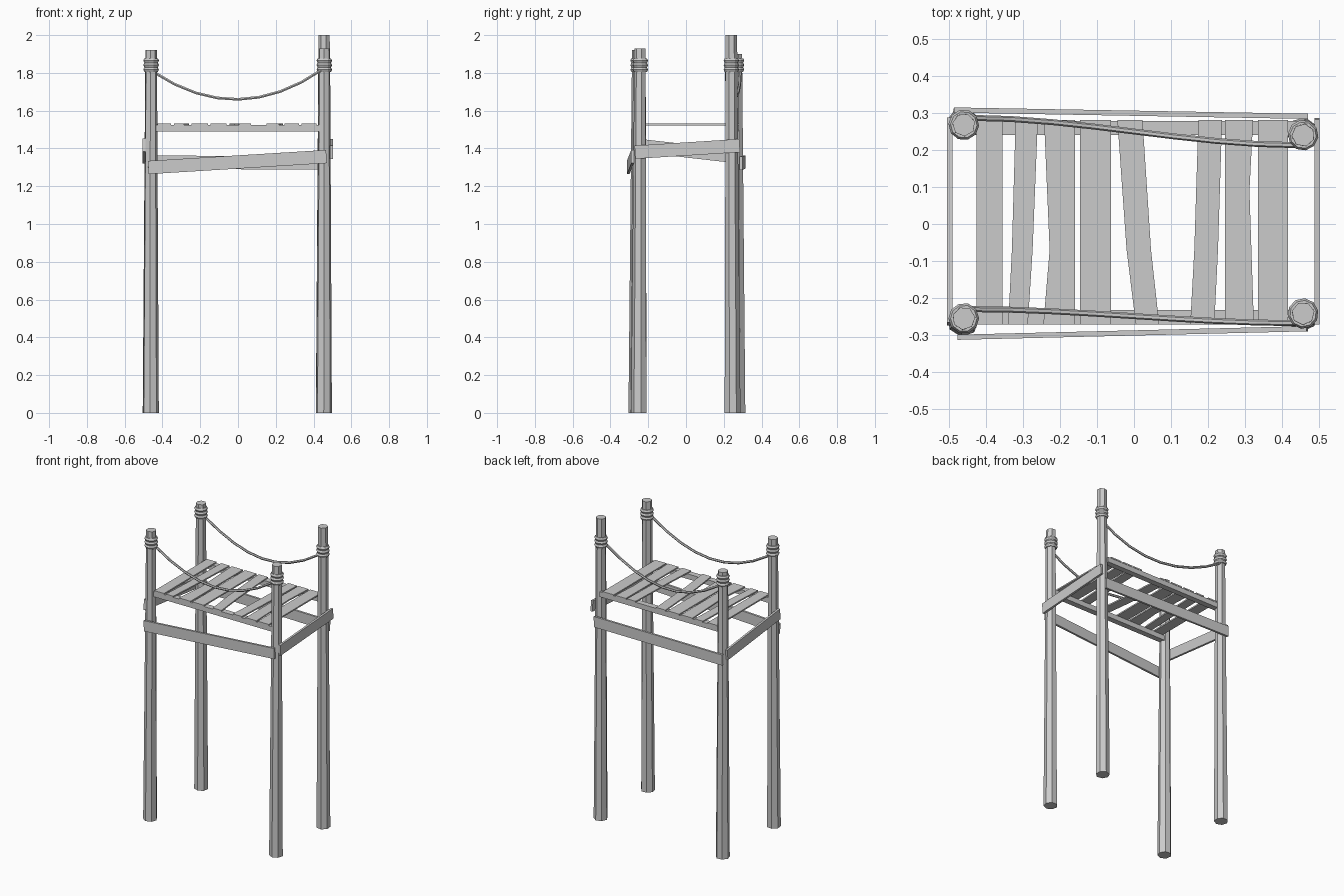
import bpy, bmesh, math
from mathutils import Vector, Matrix

cube = bpy.data.objects.get("Cube")
if cube:
    bpy.data.objects.remove(cube)

GREY = (0.6, 0.6, 0.6, 1)
mat = bpy.data.materials.new("weathered grey")
mat.use_nodes = True
mat.diffuse_color = GREY
mat.node_tree.nodes["Principled BSDF"].inputs["Base Color"].default_value = GREY


def finish(name, bm):
    bmesh.ops.recalc_face_normals(bm, faces=bm.faces)
    me = bpy.data.meshes.new(name)
    bm.to_mesh(me)
    bm.free()
    me.materials.append(mat)
    ob = bpy.data.objects.new(name, me)
    bpy.context.collection.objects.link(ob)


def loft(bm, rings, closed=False):
    """Skin a list of point rings, capped unless closed."""
    vs = [[bm.verts.new(p) for p in r] for r in rings]
    n = len(vs[0])
    pairs = list(zip(vs, vs[1:])) + ([(vs[-1], vs[0])] if closed else [])
    for a, b in pairs:
        for i in range(n):
            j = (i + 1) % n
            bm.faces.new((a[i], a[j], b[j], b[i]))
    if not closed:
        bm.faces.new(vs[0])
        bm.faces.new(vs[-1])


def circle(x, y, z, r, n, turn):
    return [(x + r * math.cos(turn + math.tau * i / n),
             y + r * math.sin(turn + math.tau * i / n), z) for i in range(n)]


def board(name, a, b, height, thick):
    """Straight board from a to b, standing on edge."""
    a, b = Vector(a), Vector(b)
    u = (b - a).normalized()
    side = Vector((0, 0, 1)).cross(u).normalized()
    up = u.cross(side)
    bm = bmesh.new()
    loft(bm, [[p + side * thick / 2 * s + up * height / 2 * t
               for s, t in ((-1, -1), (1, -1), (1, 1), (-1, 1))] for p in (a, b)])
    finish(name, bm)


# Posts: foot xy, top xy, height, turn
posts = {
    "front_right": ((-0.462, -0.262), (-0.46, -0.255), 1.92, 1.9),
    "front_left": ((0.455, -0.248), (0.457, -0.242), 1.93, 0.2),
    "back_right": ((-0.462, 0.274), (-0.46, 0.268), 1.90, 1.2),
    "back_left": ((0.455, 0.246), (0.457, 0.240), 2.0, 0.5),
}
for name, (foot, top, h, turn) in posts.items():
    bm = bmesh.new()
    loft(bm, [circle(*foot, 0, 0.043, 7, turn), circle(*top, h, 0.031, 7, turn)])
    finish(name + "_post", bm)
    # Three rope coils lashed round each post
    bm = bmesh.new()
    for z in (1.817, 1.841, 1.865):
        rings = []
        for i in range(10):
            t = turn + math.tau * i / 10
            ring = []
            for k in range(6):
                q = math.tau * k / 6
                r = 0.030 + 0.0115 * math.cos(q)
                ring.append((top[0] + r * math.cos(t), top[1] + r * math.sin(t),
                             z + 0.0135 * math.sin(q)))
            rings.append(ring)
        loft(bm, rings, closed=True)
    finish(name + "_lashing", bm)

# Sagging hand ropes
for name, y0, y1 in (("front_rope", -0.23, -0.268), ("back_rope", 0.287, 0.213)):
    bm = bmesh.new()
    rings = []
    for i in range(9):
        s = i / 4 - 1
        x = 0.445 * s
        y = y0 + (y1 - y0) * (0.5 + 0.75 * s - 0.25 * s ** 3)
        z = 1.66 + 0.15 * s * s + 0.007 * s
        slope = math.atan2(0.3 * s, 0.445)
        ring = []
        for k in range(6):
            q = math.tau * k / 6
            v = 0.008 * math.sin(q)
            ring.append((x - v * math.sin(slope), y + 0.008 * math.cos(q),
                         z + v * math.cos(slope)))
        rings.append(ring)
    loft(bm, rings)
    finish(name, bm)

# Beams carrying the deck
for name, y in (("front_beam", -0.252), ("back_beam", 0.26)):
    board(name, (-0.44, y, 1.506), (0.44, y, 1.506), 0.034, 0.038)

# Deck planks: left and right edge at the front, middle and back
planks = [
    ((-0.425, -0.355), (-0.425, -0.355), (-0.425, -0.355)),
    ((-0.340, -0.287), (-0.330, -0.274), (-0.320, -0.260)),
    ((-0.245, -0.160), (-0.228, -0.160), (-0.243, -0.160)),
    ((-0.146, -0.062), (-0.146, -0.062), (-0.146, -0.062)),
    ((0.005, 0.068), (-0.020, 0.046), (-0.045, 0.023)),
    ((0.152, 0.217), (0.163, 0.227), (0.174, 0.238)),
    ((0.246, 0.324), (0.246, 0.312), (0.246, 0.322)),
    ((0.335, 0.416), (0.335, 0.416), (0.335, 0.416)),
]
for i, edges in enumerate(planks):
    mid = 0.09 if i == 6 else -0.07
    rings = [[(l, y, 1.522), (r, y, 1.522), (r, y, 1.531), (l, y, 1.531)]
             for (l, r), y in zip(edges, (-0.271, mid, 0.281))]
    bm = bmesh.new()
    loft(bm, rings)
    finish(f"deck_plank_{i + 1}", bm)

# Crooked braces nailed round the outside
board("front_brace", (-0.475, -0.306, 1.299), (0.468, -0.283, 1.357), 0.07, 0.014)
board("back_brace", (-0.487, 0.308, 1.328), (0.470, 0.291, 1.322), 0.07, 0.014)
board("left_brace", (0.495, -0.27, 1.380), (0.495, 0.284, 1.415), 0.07, 0.014)
board("right_brace", (-0.498, -0.27, 1.418), (-0.498, 0.284, 1.355), 0.07, 0.014)
